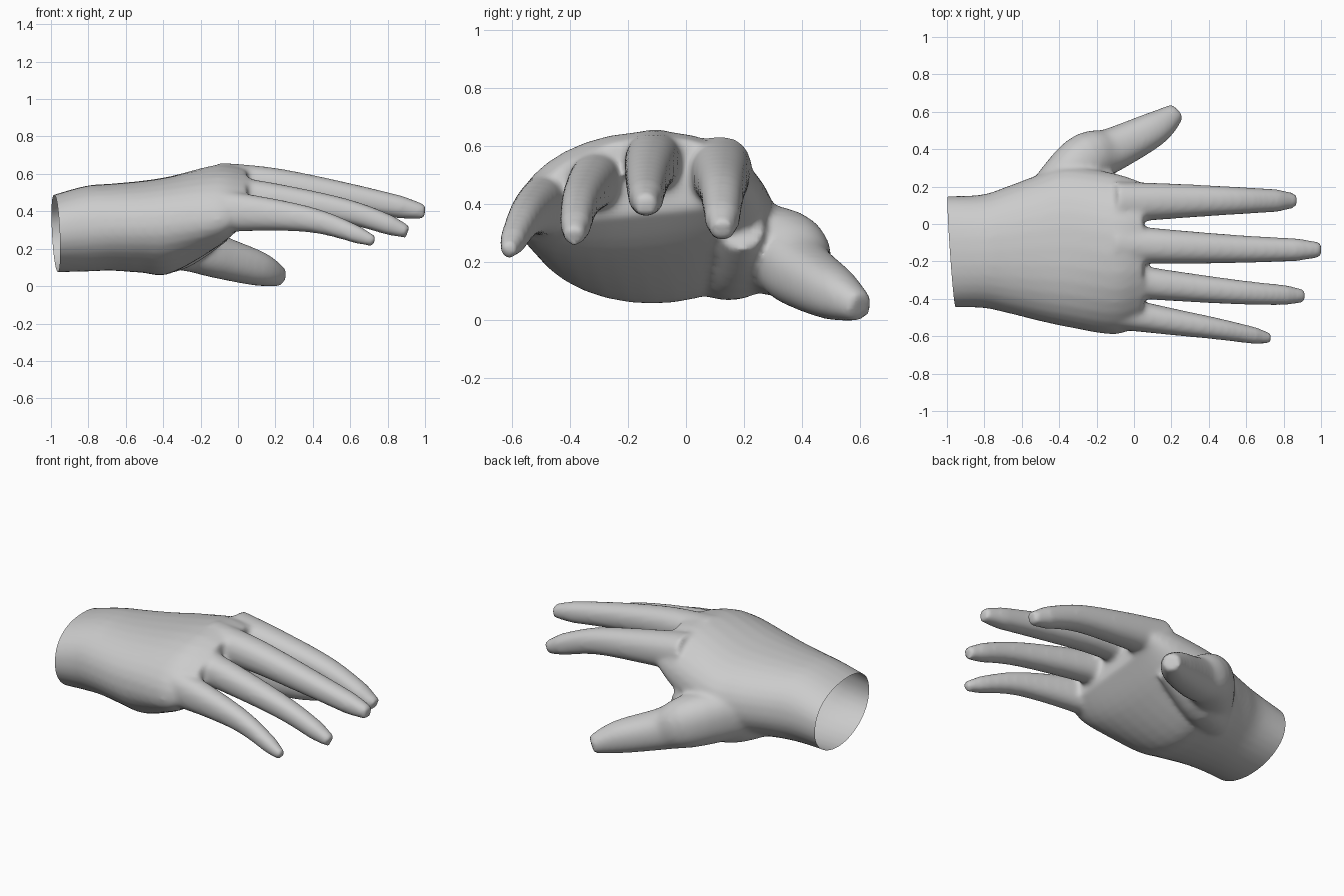
import bpy, bmesh, math
from mathutils import Vector

if "Cube" in bpy.data.objects:
    bpy.data.objects.remove(bpy.data.objects["Cube"])

SEG = 32


def refine(stations, n=5):
    """Catmull-Rom blend between the stations so the loft has no creases."""
    out = []
    last = len(stations) - 1
    for i in range(last):
        p0, p1, p2, p3 = (stations[min(max(k, 0), last)] for k in (i - 1, i, i + 1, i + 2))
        for k in range(n):
            t = k / n
            out.append([.5 * (2 * b + (c - a) * t + (2 * a - 5 * b + 4 * c - d) * t * t
                              + (3 * b - a - 3 * c + d) * t ** 3)
                        for a, b, c, d in zip(p0, p1, p2, p3)])
    return out + [list(stations[-1])]


def oval(top_power, bottom_power):
    """Unit superellipse points; power 2 is round, higher is boxier."""
    pts = []
    for i in range(SEG):
        c, s = math.cos(i * math.tau / SEG), math.sin(i * math.tau / SEG)
        e = 2 / (top_power if s > 0 else bottom_power)
        pts.append((math.copysign(abs(c) ** e, c), math.copysign(abs(s) ** e, s)))
    return pts


def build_part(name, rings):
    """Skin rings of points into one closed object."""
    bm = bmesh.new()
    rings = [[bm.verts.new(p) for p in ring] for ring in rings]
    for a, b in zip(rings, rings[1:]):
        for i in range(SEG):
            j = (i + 1) % SEG
            bm.faces.new((a[i], a[j], b[j], b[i]))
    bm.faces.new(rings[0][::-1])
    bm.faces.new(rings[-1])
    bmesh.ops.recalc_face_normals(bm, faces=bm.faces)
    mesh = bpy.data.meshes.new(name)
    bm.to_mesh(mesh)
    bm.free()
    ob = bpy.data.objects.new(name, mesh)
    bpy.context.collection.objects.link(ob)
    return ob


def palm(stations):
    """Rings from x, y min, y max, z top, z bottom, arch."""
    rings = []
    for x, y0, y1, top, bot, arch in refine(stations):
        ring = []
        for c, s in oval(2.3, 2.0):
            y = (y0 + y1) / 2 + c * (y1 - y0) / 2
            z = (top + bot) / 2 + s * (top - bot) / 2 - arch * (y + .06) ** 2
            ring.append((x, y, z))
        rings.append(ring)
    return rings


def tube(stations):
    """Rings across a path of x, y, z, half width, half height."""
    pts = [Vector(s[:3]) for s in stations]
    rings = []
    for i, st in enumerate(stations):
        t = (pts[min(i + 1, len(pts) - 1)] - pts[max(i - 1, 0)]).normalized()
        side = Vector((0, 0, 1)).cross(t).normalized()
        up = t.cross(side)
        rings.append([pts[i] + side * c * st[3] + up * s * st[4] for c, s in oval(2.25, 2.25)])
    return rings


def finger(path, r0, r1, tall):
    """Evenly tapering finger with a narrowed tip; tall = height ratio at the root."""
    pts = refine(path)
    x0, x1 = pts[0][0], pts[-1][0]
    out = []
    for p in pts:
        t = (p[0] - x0) / (x1 - x0)
        r = (r0 + (r1 - r0) * t) * (1 - .3 * max(0, (t - .9) / .1))
        out.append(p + [r, r * (1 + (tall - 1) * (1 - t))])
    return tube(out)


hand = build_part("hand", palm([
    (-1.10, -.45, .15, .46, .08, 0), (-.83, -.447, .155, .54, .085, 0),
    (-.68, -.475, .20, .555, .09, 0), (-.52, -.515, .26, .57, .08, 0),
    (-.36, -.55, .31, .595, .075, 0), (-.10, -.59, .27, .66, .23, .3),
    (.05, -.53, .22, .64, .38, .5)]))
parts = [
    hand,
    build_part("index_finger", finger(
        [(-.10, .115, .53), (.20, .122, .495), (.55, .125, .435), (.862, .125, .315)], .112, .055, 1.03)),
    build_part("middle_finger", finger(
        [(-.10, -.105, .56), (.20, -.121, .545), (.60, -.135, .482), (1.0, -.138, .403)], .104, .055, 1.04)),
    build_part("ring_finger", finger(
        [(-.10, -.295, .50), (.20, -.33, .47), (.60, -.368, .402), (.908, -.385, .297)], .094, .05, 1.1)),
    build_part("little_finger", finger(
        [(-.12, -.47, .41), (.20, -.522, .388), (.46, -.563, .345), (.73, -.613, .246)], .09, .041, 1.3)),
    build_part("thumb", tube(refine([
        (-.52, .08, .28, .11, .15), (-.28, .33, .24, .14, .152), (-.12, .395, .17, .118, .118),
        (.11, .51, .10, .092, .092), (.23, .602, .053, .05, .05)]))),
    # Fleshy pad at the root of the thumb
    build_part("thumb_pad", tube(refine([
        (-.58, .02, .23, .10, .11), (-.36, .17, .205, .122, .125), (-.10, .19, .34, .08, .10)]))),
]

# Join, fuse into one skin and soften the webs between the fingers
for ob in parts:
    ob.select_set(True)
bpy.context.view_layer.objects.active = hand
bpy.ops.object.join()
fuse = hand.modifiers.new("fuse", 'REMESH')
fuse.mode = 'VOXEL'
fuse.voxel_size = 0.014
soften = hand.modifiers.new("soften", 'SMOOTH')
soften.factor = 0.5
soften.iterations = 10
for m in ("fuse", "soften"):
    bpy.ops.object.modifier_apply(modifier=m)

# Slanted open cut at the wrist, then rest on the ground
bm = bmesh.new()
bm.from_mesh(hand.data)
bmesh.ops.bisect_plane(bm, geom=bm.verts[:] + bm.edges[:] + bm.faces[:],
                       plane_co=(-1, .15, .4), plane_no=(1, .07, .05), clear_inner=True)
low = min(v.co.z for v in bm.verts)
bmesh.ops.translate(bm, verts=bm.verts, vec=(0, 0, -low))
bm.to_mesh(hand.data)
bm.free()

skin = bpy.data.materials.new("light_grey")
skin.diffuse_color = (.6, .6, .6, 1)
skin.use_nodes = True
skin.node_tree.nodes["Principled BSDF"].inputs["Base Color"].default_value = skin.diffuse_color
hand.data.materials.clear()
hand.data.materials.append(skin)
bpy.ops.object.shade_smooth()
